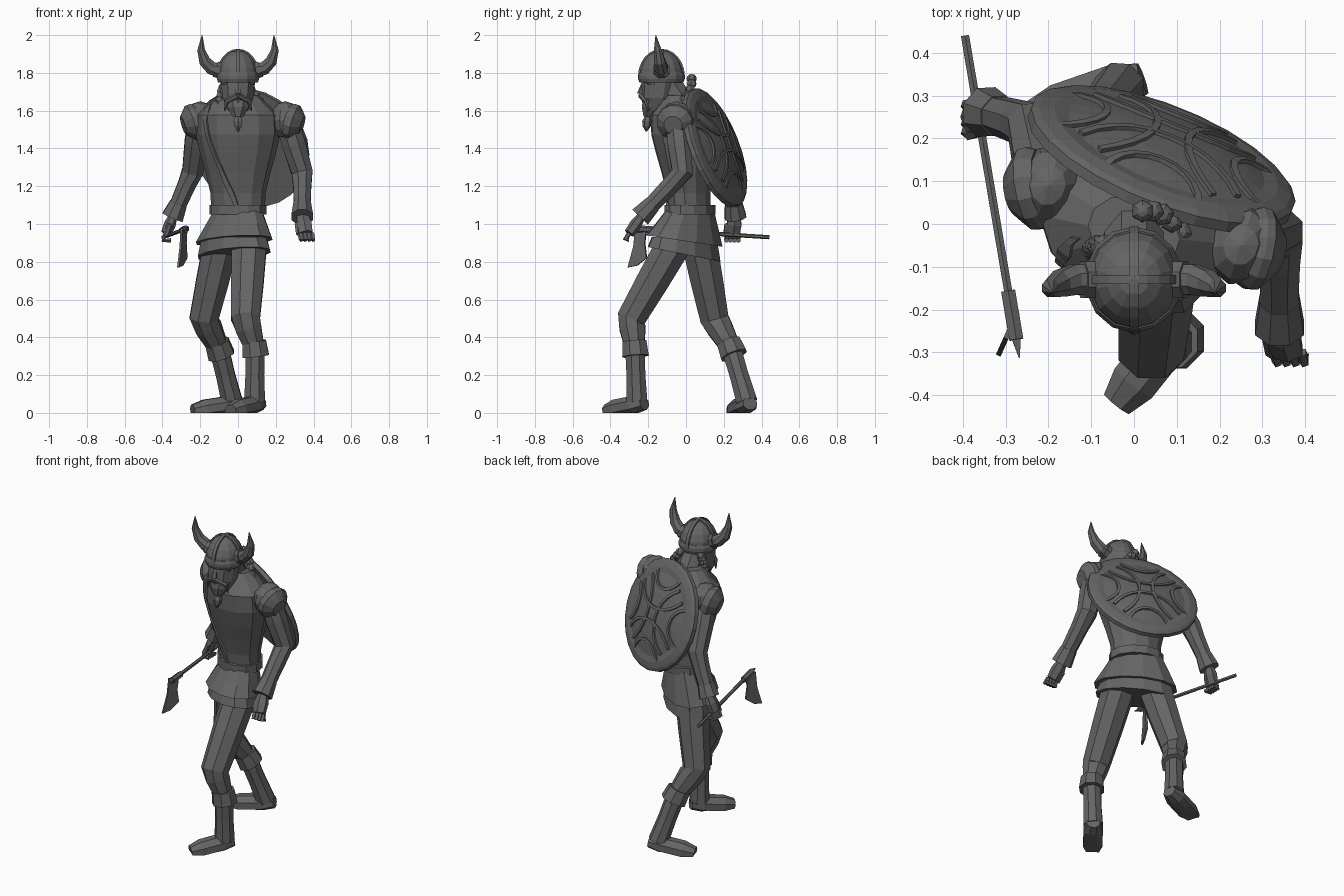
import bpy, bmesh, math
from mathutils import Vector, Matrix

cube = bpy.data.objects.get("Cube")
if cube:
    bpy.data.objects.remove(cube, do_unlink=True)

grey = bpy.data.materials.new("dark grey")
grey.use_nodes = True
shade = (0.13, 0.13, 0.13, 1)
grey.diffuse_color = shade
grey.node_tree.nodes["Principled BSDF"].inputs["Base Color"].default_value = shade
X, Y, Z = Vector((1, 0, 0)), Vector((0, 1, 0)), Vector((0, 0, 1))


def finish(name, bm):
    bmesh.ops.recalc_face_normals(bm, faces=bm.faces)
    mesh = bpy.data.meshes.new(name)
    bm.to_mesh(mesh)
    bm.free()
    mesh.materials.append(grey)
    obj = bpy.data.objects.new(name, mesh)
    bpy.context.collection.objects.link(obj)
    return obj


def loft(name, path, radii, squash=1, sides=8, ref=X, flat=False, turn=0, slope=0):
    """Join rings along a path; two path points are spread over all radii."""
    path = [Vector(p) for p in path]
    if isinstance(radii, float):
        radii = [radii] * len(path)
    last = len(radii) - 1
    if len(path) < len(radii):
        path = [path[0].lerp(path[1], i / last) for i in range(last + 1)]
    bm = bmesh.new()
    rings = []
    for i, (centre, radius) in enumerate(zip(path, radii)):
        along = Z if flat else (path[min(i + 1, last)] - path[max(i - 1, 0)]).normalized()
        across = (ref - along * ref.dot(along)).normalized()
        depth = along.cross(across) * squash
        spin = Matrix.Rotation(math.radians(turn), 3, along)
        ring = []
        for k in range(sides):
            angle = math.tau * (k + 0.5) / sides
            offset = spin @ (across * math.cos(angle) + depth * math.sin(angle)) * radius
            offset.z += offset.y * slope * i / last
            point = centre + offset
            point.z = max(point.z, 0)
            ring.append(bm.verts.new(point))
        rings.append(ring)
    for low, high in zip(rings, rings[1:]):
        for k in range(sides):
            n = (k + 1) % sides
            bm.faces.new((low[k], low[n], high[n], high[k]))
    bm.faces.new(rings[0])
    bm.faces.new(rings[-1])
    return finish(name, bm)


def ball(name, centre, size, sides=8, turn=0):
    bm = bmesh.new()
    bmesh.ops.create_uvsphere(bm, u_segments=sides, v_segments=6, radius=1)
    spin = Matrix.Rotation(math.radians(turn), 4, "Z")
    bm.transform(Matrix.Translation(centre) @ spin @ Matrix.Diagonal((*size, 1)))
    return finish(name, bm)


def leg(side, hip, knee, cuff, heel, toe):
    hip, knee, cuff, heel, toe = map(Vector, (hip, knee, cuff, heel, toe))
    ankle = heel.lerp(toe, 0.2) + Z * 0.06
    loft(side + "_leg", [hip, hip.lerp(knee, 0.5), knee, knee.lerp(cuff, 0.3), cuff],
         [0.1, 0.093, 0.082, 0.075, 0.055])
    shin = (knee - ankle).normalized() * 0.04
    loft(side + "_boot_cuff", [cuff + shin, cuff - shin], [0.068, 0.076])
    loft(side + "_boot_shaft", [cuff, cuff.lerp(ankle, 0.5), ankle], [0.056, 0.054, 0.06])
    loft(side + "_boot", [heel + Z * 0.05, toe + Z * 0.01], [0.04, 0.06, 0.06, 0.06, 0.04],
         0.9, ref=(toe - heel).cross(Z))


def arm(side, shoulder, elbow, wrist, knuckles, spread, curl):
    shoulder, elbow, wrist, knuckles = map(Vector, (shoulder, elbow, wrist, knuckles))
    loft(side + "_sleeve", [shoulder, shoulder.lerp(elbow, 0.5), elbow, elbow.lerp(wrist, 0.3), wrist],
         [0.065, 0.068, 0.06, 0.052, 0.045])
    loft(side + "_cuff", [wrist.lerp(elbow, 0.25), wrist.lerp(elbow, -0.06)], [0.05, 0.062])
    loft(side + "_palm", [wrist, knuckles], [0.03, 0.045, 0.04], 0.7, 6, spread)
    reach = (knuckles - wrist).normalized() * 0.04
    for i in range(4):
        base = knuckles + spread * (i - 1.5) * 0.021
        loft(side + "_finger", [base, base + reach, base + reach + curl], 0.013, 1, 5, spread)
    root = wrist.lerp(knuckles, 0.4)
    loft(side + "_thumb", [root, root + reach / 2 - spread * 0.04, root + reach * 2 - spread * 0.04],
         0.014, 1, 5, curl)


def shoulder_armour(side, centre):
    centre = Vector(centre)
    outward = Vector((math.copysign(1, centre.x), -0.2, -0.3))
    ball(side + "_shoulder_dome", centre, (0.08, 0.095, 0.1), 10, -18)
    loft(side + "_shoulder_disc", [centre + outward * 0.01, centre + outward * 0.09],
         [0.09, 0.1, 0.098, 0.075, 0.05], 1, 12, Y)


# Torso, twisted so the left shoulder leads, with a belt
torso = loft("torso", [(0, 0.02, 1.06), (0, -0.02, 1.68)], [0.145, 0.15, 0.175, 0.205, 0.23, 0.225, 0.11],
             0.75, 12, flat=True, turn=-20)
loft("belt", [(0, 0.02, 1.05), (0, 0.02, 1.1)], 0.16, 0.8, 12, flat=True, turn=-30)

# Tunic skirt in two layers, stretched over the stride, with a sloping hem
loft("tunic_skirt", [(0, 0.02, 1.07), (-0.02, -0.01, 0.91)], [0.155, 0.2, 0.245], 0.66, 12,
     flat=True, turn=-45, slope=-0.15)
loft("tunic_hem", [(-0.02, -0.01, 0.93), (-0.02, -0.01, 0.84)], [0.21, 0.235], 0.64, 12,
     flat=True, turn=-45, slope=-0.2)

# Strap laid over the chest
bm = bmesh.new()
route = [Vector(p) for p in ((-0.13, -0.03, 1.64), (-0.16, -0.1, 1.4), (-0.02, -0.13, 1.1))]
edge = None
for i in range(17):
    t = i / 16
    point = route[0].lerp(route[1], t).lerp(route[1].lerp(route[2], t), t)
    pair = [bm.verts.new(point + X * side * 0.016) for side in (-1, 1)]
    if edge:
        bm.faces.new((edge[0], edge[1], pair[1], pair[0]))
    edge = pair
strap = finish("chest_strap", bm)
wrap = strap.modifiers.new("wrap", "SHRINKWRAP")
wrap.target, wrap.wrap_mode, wrap.offset = torso, "ABOVE_SURFACE", 0.01
strap.modifiers.new("thickness", "SOLIDIFY").thickness = 0.012

# Legs in stride
leg("left", (0.06, -0.06, 0.9), (0.04, -0.29, 0.5), (0.09, -0.27, 0.34), (0.12, -0.22, 0), (-0.04, -0.42, 0))
leg("right", (-0.09, 0.07, 0.9), (-0.18, 0.15, 0.5), (-0.1, 0.24, 0.34), (0.02, 0.34, 0), (-0.24, 0.25, 0))

# Arms: left reaches forward, right holds the axe behind
arm("left", (0.25, -0.05, 1.58), (0.34, -0.02, 1.27), (0.34, -0.23, 1.05), (0.36, -0.3, 0.95), X, Y * 0.02)
arm("right", (-0.2, 0.07, 1.58), (-0.24, 0.23, 1.28), (-0.34, 0.26, 1.05), (-0.38, 0.25, 0.95), Y, X * 0.04)
shoulder_armour("left", (0.25, -0.05, 1.55))
shoulder_armour("right", (-0.2, 0.09, 1.55))

# Head: neck, face, nose, brow, moustache and plaited beard
loft("neck", [(0, 0, 1.6), (0, -0.1, 1.75)], 0.075)
loft("face", [(0, -0.16, 1.6), (0, -0.13, 1.8)], [0.055, 0.085, 0.093, 0.098], 1.05, 10, flat=True)
loft("nose", [(0, -0.22, 1.76), (0, -0.24, 1.69)], [0.01, 0.02], 1, 6, flat=True)
loft("brow", [(-0.08, -0.19, 1.75), (0, -0.22, 1.75), (0.08, -0.19, 1.75)], 0.014, 1, 6, Z)
for s in (-1, 1):
    loft("moustache", [(0, -0.24, 1.68), (s * 0.06, -0.21, 1.65), (s * 0.07, -0.2, 1.6)],
         [0.015, 0.014, 0.004], 1, 6, Y)
loft("beard", [(0, -0.16, 1.67), (0, -0.2, 1.57)], [0.08, 0.065, 0.03], 0.9, flat=True)
loft("beard_plait", [(0, -0.2, 1.6), (0, -0.21, 1.49)], [0.02, 0.014, 0.027, 0.022, 0.004], 1, 6, flat=True)

# Hair plaits as chains of beads
for name, *curve in (("left_plait", (0.02, 0.03, 1.77), (0.08, 0.04, 1.7), (0.13, -0.05, 1.62)),
                     ("right_plait", (-0.07, -0.05, 1.74), (-0.09, -0.05, 1.7), (-0.1, -0.06, 1.63))):
    start, bend, end = map(Vector, curve)
    for i in range(6):
        t = i / 5
        ball(name, start.lerp(bend, t).lerp(bend.lerp(end, t), t), (0.027, 0.027, 0.024), 6, i * 20)

# Helmet: dome, rim and crossing ridges
brim = Vector((0, -0.13, 1.78))
height, width, stretch = 0.14, 0.108, 1.08
angles = [math.radians(17.8 * i) for i in range(6)]
loft("helmet_dome", [brim + Z * height * math.sin(a) for a in angles], [width * math.cos(a) for a in angles],
     stretch, 14, flat=True)
loft("helmet_rim", [brim - Z * 0.03, brim + Z * 0.025], [0.108, 0.115, 0.115, 0.108], stretch, 14, flat=True)
for name, axis, side in (("helmet_long_ridge", Y * stretch, X), ("helmet_cross_ridge", X, Y)):
    arc = [math.pi * i / 12 for i in range(13)]
    loft(name, [brim + axis * width * math.cos(a) + Z * height * math.sin(a) for a in arc], 0.015, 0.7, 4, side)

# Horns with a collar at the root
for s in (-1, 1):
    loft("horn", [(s * 0.09, -0.13, 1.81), (s * 0.14, -0.13, 1.825), (s * 0.175, -0.14, 1.86),
                  (s * 0.195, -0.15, 1.92), (s * 0.19, -0.16, 2)], [0.04, 0.038, 0.033, 0.022, 0.002], ref=Y)
    loft("horn_collar", [(s * 0.09, -0.13, 1.81), (s * 0.12, -0.13, 1.82)], 0.046, ref=Y)


# Round shield on the back with raised scrollwork
def bulge(radius):
    return 0.085 - 0.65 * radius * radius


domed = [0.27, 0.2, 0.13, 0.06, 0.005]
shield = [loft("shield_rim", [Z * 0, Z * 0.025, Z * 0.035, Z * 0.045], [0.33, 0.33, 0.315, 0.28], 1, 24, flat=True),
          loft("shield_board", [Z * bulge(r) for r in domed], domed, 1, 24, flat=True)]
for quarter in range(4):
    spin = Matrix.Rotation(math.pi / 2 * quarter, 3, "Z")
    for reach, span in ((0.24, 55), (0.12, 80)):
        scroll = []
        for i in range(-5, 6):
            a = math.radians(span * i / 5)
            point = spin @ Vector((0.28 - reach * math.cos(a), reach * math.sin(a), 0))
            scroll.append(point + Z * bulge(point.length))
        shield.append(loft("shield_scroll", scroll, 0.012, 1, 4, Z))
facing = Vector((0.35, 0.87, 0.34)).to_track_quat("Z", "Y").to_matrix().to_4x4()
for part in shield:
    part.matrix_world = Matrix.Translation((0.06, 0.14, 1.4)) @ facing

# Axe: handle, socket, spike and hanging blade
butt, head = Vector((-0.395, 0.44, 0.93)), Vector((-0.275, -0.27, 0.975))
loft("axe_handle", [butt, head], 0.011, 1, 6)
loft("axe_socket", [butt.lerp(head, 0.84), head], 0.019, 1, 6)
loft("axe_spike", [head, butt.lerp(head, 1.06)], [0.014, 0.002], 1, 4)
bm = bmesh.new()
outline = ((-0.21, 0.98), (-0.27, 0.98), (-0.28, 0.88), (-0.31, 0.77), (-0.26, 0.78), (-0.21, 0.82), (-0.22, 0.9))
bm.faces.new([bm.verts.new((-0.285 + (y + 0.25) * 0.45, y, z)) for y, z in outline])
blade = finish("axe_blade", bm)
blade.modifiers.new("thickness", "SOLIDIFY").thickness = 0.012
